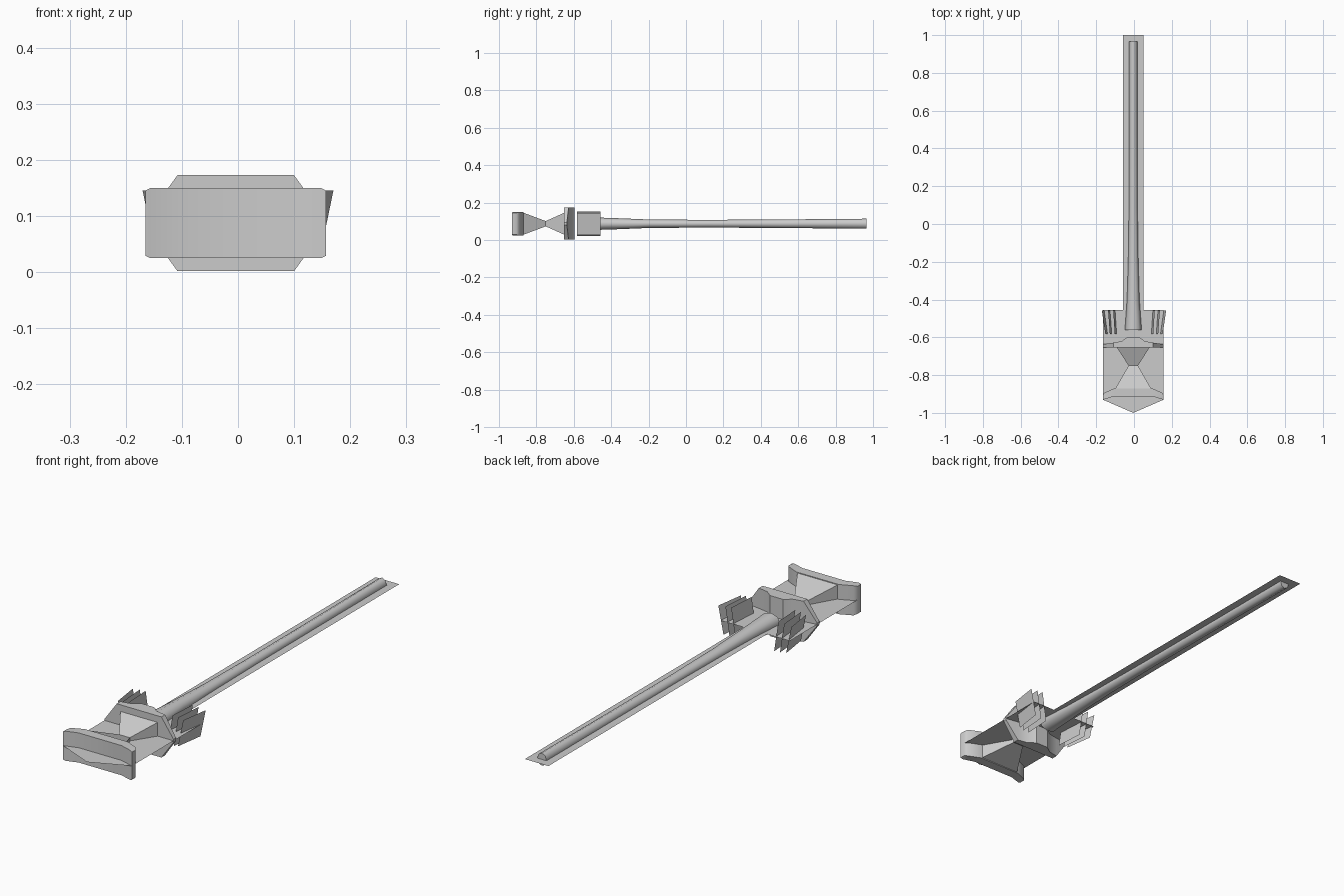
import bpy, bmesh, math

cube = bpy.data.objects.get("Cube")
if cube:
    bpy.data.objects.remove(cube, do_unlink=True)

MID_X, MID_Z = -0.004, 0.0875   # shared axis of the hammer

steel = bpy.data.materials.new("grey_steel")
steel.use_nodes = True
GREY = (0.6, 0.6, 0.6, 1)
steel.diffuse_color = GREY
steel.node_tree.nodes["Principled BSDF"].inputs["Base Color"].default_value = GREY


def make(name, bm, smooth=None):
    bmesh.ops.recalc_face_normals(bm, faces=bm.faces)
    mesh = bpy.data.meshes.new(name)
    bm.to_mesh(mesh)
    bm.free()
    mesh.materials.append(steel)
    ob = bpy.data.objects.new(name, mesh)
    bpy.context.collection.objects.link(ob)
    ob.location = (MID_X, 0, MID_Z)
    if smooth:
        bpy.ops.object.select_all(action='DESELECT')
        ob.select_set(True)
        bpy.context.view_layer.objects.active = ob
        bpy.ops.object.shade_smooth_by_angle(angle=math.radians(smooth))
    return ob


def loft(name, rings, smooth=None):
    """Skin a row of equal-sized point rings and cap both ends."""
    bm = bmesh.new()
    rows = [[bm.verts.new(p) for p in ring] for ring in rings]
    n = len(rows[0])
    for a, b in zip(rows, rows[1:]):
        for i in range(n):
            j = (i + 1) % n
            bm.faces.new((a[i], a[j], b[j], b[i]))
    bm.faces.new(rows[0])
    bm.faces.new(rows[-1])
    return make(name, bm, smooth)


def sheet(name, points):
    bm = bmesh.new()
    bm.faces.new([bm.verts.new(p) for p in points])
    return make(name, bm)


# Flat outline sheet running through the whole tool
half = [(0.055, 1.0), (0.055, -0.455), (0.161, -0.455), (0.161, -0.93)]
outline = [(x, y, 0) for x, y in half] + [(0, -1, 0)]
outline += [(-x, y, 0) for x, y in reversed(half)]
sheet("flat_core", outline)

# Tapered eight-sided handle: y, half width, half height
shaft = [(-0.56, 0.043, 0.034), (-0.40, 0.032, 0.030), (-0.20, 0.026, 0.022),
         (0.10, 0.022, 0.020), (0.50, 0.021, 0.022), (0.965, 0.021, 0.026)]
loft("handle", [[(w * math.cos(math.radians(a)) * 1.03, y, h * math.sin(math.radians(a)) * 1.03)
                 for a in range(0, 360, 45)] for y, w, h in shaft], 60)

# Striking face: dished in front, chamfered behind, with softened top and bottom edges
face_stations = [(-0.161, -0.93, -0.905, 0.058), (-0.152, -0.928, -0.893, 0.0625),
                 (-0.10, -0.912, -0.87, 0.0625), (0.10, -0.912, -0.87, 0.0625),
                 (0.152, -0.928, -0.893, 0.0625), (0.161, -0.93, -0.905, 0.058)]
loft("striking_face", [[(x, f, -h), (x, f, h), (x, b, h), (x, b, -h)]
                       for x, f, b, h in face_stations], 40)

# Pinched neck: y, half width, half height
neck = [(-0.872, 0.095, 0.060), (-0.75, 0.025, 0.014), (-0.648, 0.09, 0.060)]
loft("neck", [[(-w, y, -h), (w, y, -h), (w, y, h), (-w, y, h)] for y, w, h in neck], 30)

# Hexagonal collar with a raised rib down the back: x, back y, half height
collar = [(0.161, -0.637, 0.006), (0.104, -0.628, 0.0855),
          (0.06, -0.62, 0.0855), (0.03, -0.597, 0.0855)]
stations = [(-x, b, h) for x, b, h in collar] + collar[::-1]
loft("collar", [[(x, -0.653, -h), (x, -0.653, h), (x, b, h), (x, b, -h)]
                for x, b, h in stations], 35)

# Three leaning fins on each side: x at the front, x at the back, lean, half height
fins = [(0.092, 0.100, 0.010, 0.065), (0.118, 0.127, 0.010, 0.063), (0.140, 0.158, 0.012, 0.058)]
for side, label in ((1, "left"), (-1, "right")):
    for i, (x0, x1, lean, h) in enumerate(fins, 1):
        fin = sheet(f"{label}_fin_{i}", [
            (side * (x0 - lean), -0.582, -h), (side * (x1 - lean), -0.458, -h),
            (side * (x1 + lean), -0.458, h), (side * (x0 + lean), -0.582, h)])
        fin.location.x = 0
